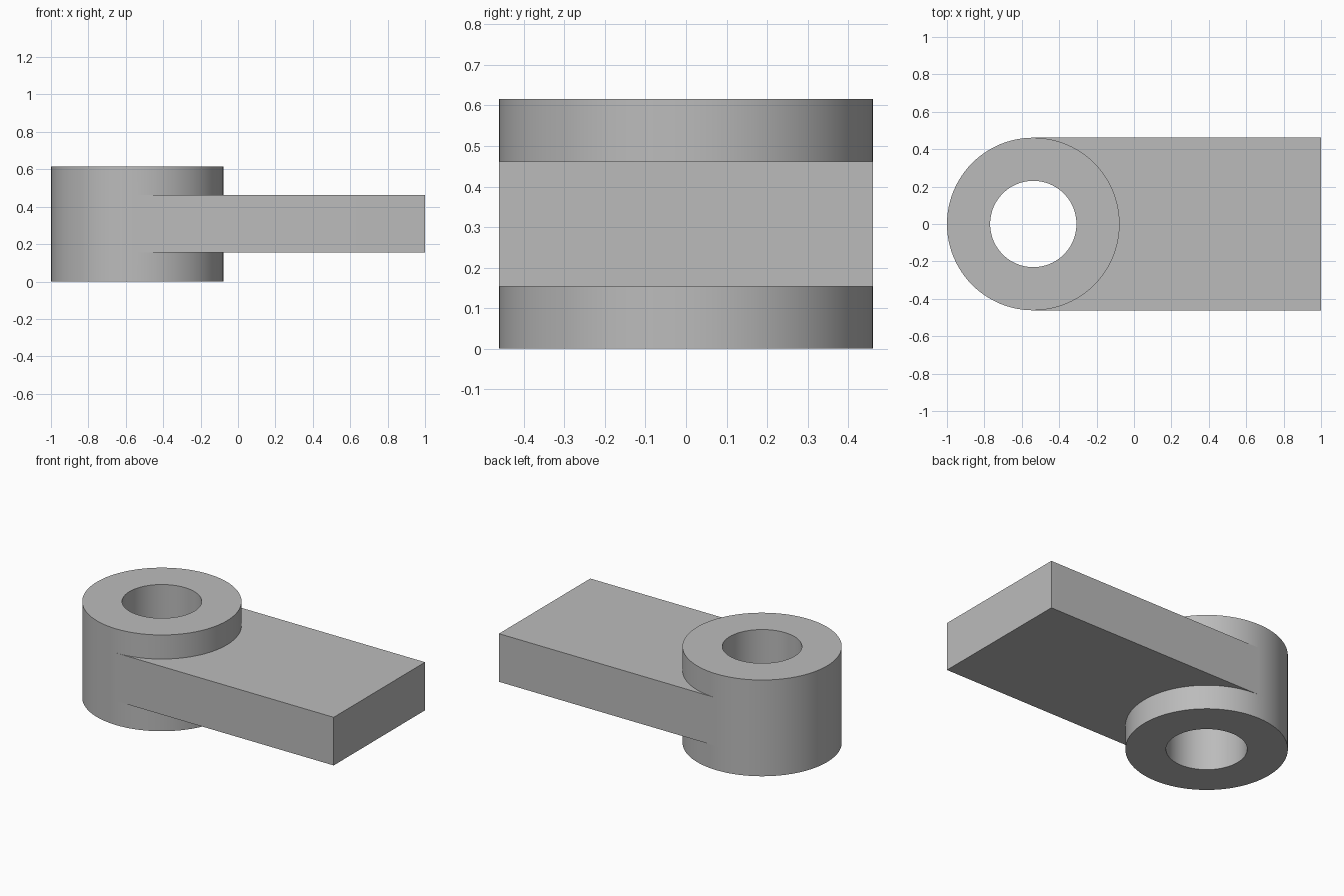
import bpy, bmesh
from math import cos, sin, tau, radians

cube = bpy.data.objects.get("Cube")
if cube:
    bpy.data.objects.remove(cube, do_unlink=True)

# Proportions: everything is a multiple of one module
U = 2 / 26
R_OUT, R_IN = 6 * U, 3 * U
LEVELS = [0, 2 * U, 6 * U, 8 * U]      # base, arm underside, arm top, boss top
CX, END = -1 + R_OUT, 1.0
N = 96

mat = bpy.data.materials.new("plain grey")
mat.use_nodes = True
grey = (0.5, 0.5, 0.5, 1)
mat.diffuse_color = grey
mat.node_tree.nodes["Principled BSDF"].inputs["Base Color"].default_value = grey

bm = bmesh.new()


def ring(radius, z):
    return [bm.verts.new((CX + radius * cos(tau * i / N), radius * sin(tau * i / N), z))
            for i in range(N)]


def bridge(a, b, indices=range(N)):
    for i in indices:
        j = (i + 1) % N
        bm.faces.new((a[i], a[j], b[j], b[i]))


# Boss: bored cylinder, its wall left open where the arm joins
outer = [ring(R_OUT, z) for z in LEVELS]
bore = [ring(R_IN, z) for z in (LEVELS[0], LEVELS[-1])]
bridge(outer[0], outer[1])
bridge(outer[1], outer[2], range(N // 4, 3 * N // 4))
bridge(outer[2], outer[3])
bridge(outer[3], bore[1])
bridge(bore[1], bore[0])
bridge(bore[0], outer[0])

# Arm: flat bar running tangent from the boss to a square end
arc = [i % N for i in range(-N // 4, N // 4 + 1)]
outlines = []
for level in (1, 2):
    corners = [bm.verts.new((END, s * R_OUT, LEVELS[level])) for s in (1, -1)]
    outline = [outer[level][i] for i in arc] + corners
    bm.faces.new(outline)
    outlines.append(outline)
low, high = outlines
for k in (-3, -2, -1):
    bm.faces.new((low[k], low[k + 1], high[k + 1], high[k]))

bmesh.ops.recalc_face_normals(bm, faces=bm.faces)
mesh = bpy.data.meshes.new("bored_arm")
bm.to_mesh(mesh)
bm.free()
mesh.materials.append(mat)
part = bpy.data.objects.new("bored_arm", mesh)
bpy.context.collection.objects.link(part)

# Smooth cylinder walls, crisp rims
bpy.ops.object.select_all(action="DESELECT")
part.select_set(True)
bpy.context.view_layer.objects.active = part
bpy.ops.object.shade_smooth_by_angle(angle=radians(30))
